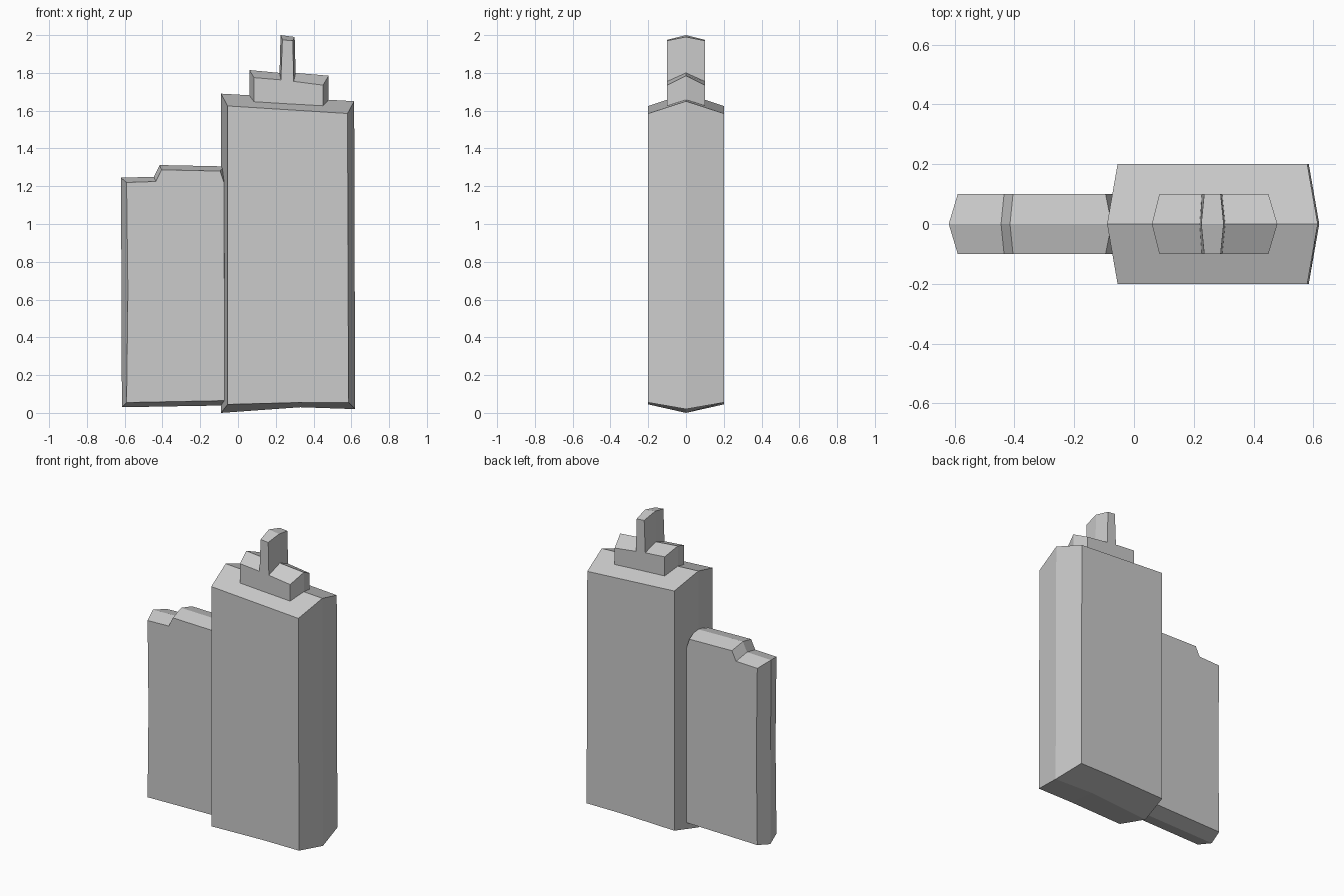
import bpy
import bmesh


def ridged_slab(name, points, half_depth):
    """Slab with a ridge outline at y=0 and a smaller outline on front and back.
    Each point is (ridge_x, ridge_z, face_x, face_z)."""
    bm = bmesh.new()
    front = [bm.verts.new((p[2], -half_depth, p[3])) for p in points]
    ridge = [bm.verts.new((p[0], 0, p[1])) for p in points]
    back = [bm.verts.new((p[2], half_depth, p[3])) for p in points]
    n = len(points)
    for a, b in ((front, ridge), (ridge, back)):
        for i in range(n):
            j = (i + 1) % n
            bm.faces.new((a[i], a[j], b[j], b[i]))
    bm.faces.new(front)
    bm.faces.new(back[::-1])
    bmesh.ops.recalc_face_normals(bm, faces=bm.faces)
    mesh = bpy.data.meshes.new(name)
    bm.to_mesh(mesh)
    bm.free()
    obj = bpy.data.objects.new(name, mesh)
    bpy.context.collection.objects.link(obj)
    return obj


# Tall main block
ridged_slab("tall_block", [
    (-0.09, 0.0, -0.055, 0.045),
    (0.33, 0.03, 0.33, 0.055),
    (0.62, 0.02, 0.585, 0.055),
    (0.615, 1.65, 0.58, 1.585),
    (-0.09, 1.69, -0.055, 1.625),
], 0.2)

# Lower side block with a stepped top, its right edge buried in the tall block
ridged_slab("low_block", [
    (-0.615, 0.03, -0.59, 0.055),
    (-0.04, 0.04, -0.07, 0.065),
    (-0.04, 1.22, -0.075, 1.22),
    (-0.075, 1.305, -0.095, 1.28),
    (-0.415, 1.312, -0.405, 1.287),
    (-0.445, 1.25, -0.435, 1.225),
    (-0.62, 1.245, -0.59, 1.22),
    (-0.617, 0.65, -0.583, 0.65),
], 0.1)

# Roof cap with its thin upright post, one T-shaped piece
ridged_slab("roof_cap", [
    (0.06, 1.63, 0.085, 1.62),
    (0.48, 1.61, 0.45, 1.60),
    (0.48, 1.785, 0.45, 1.735),
    (0.305, 1.80, 0.295, 1.755),
    (0.30, 1.99, 0.29, 1.97),
    (0.225, 2.0, 0.235, 1.975),
    (0.22, 1.80, 0.227, 1.763),
    (0.06, 1.815, 0.085, 1.775),
], 0.1)
